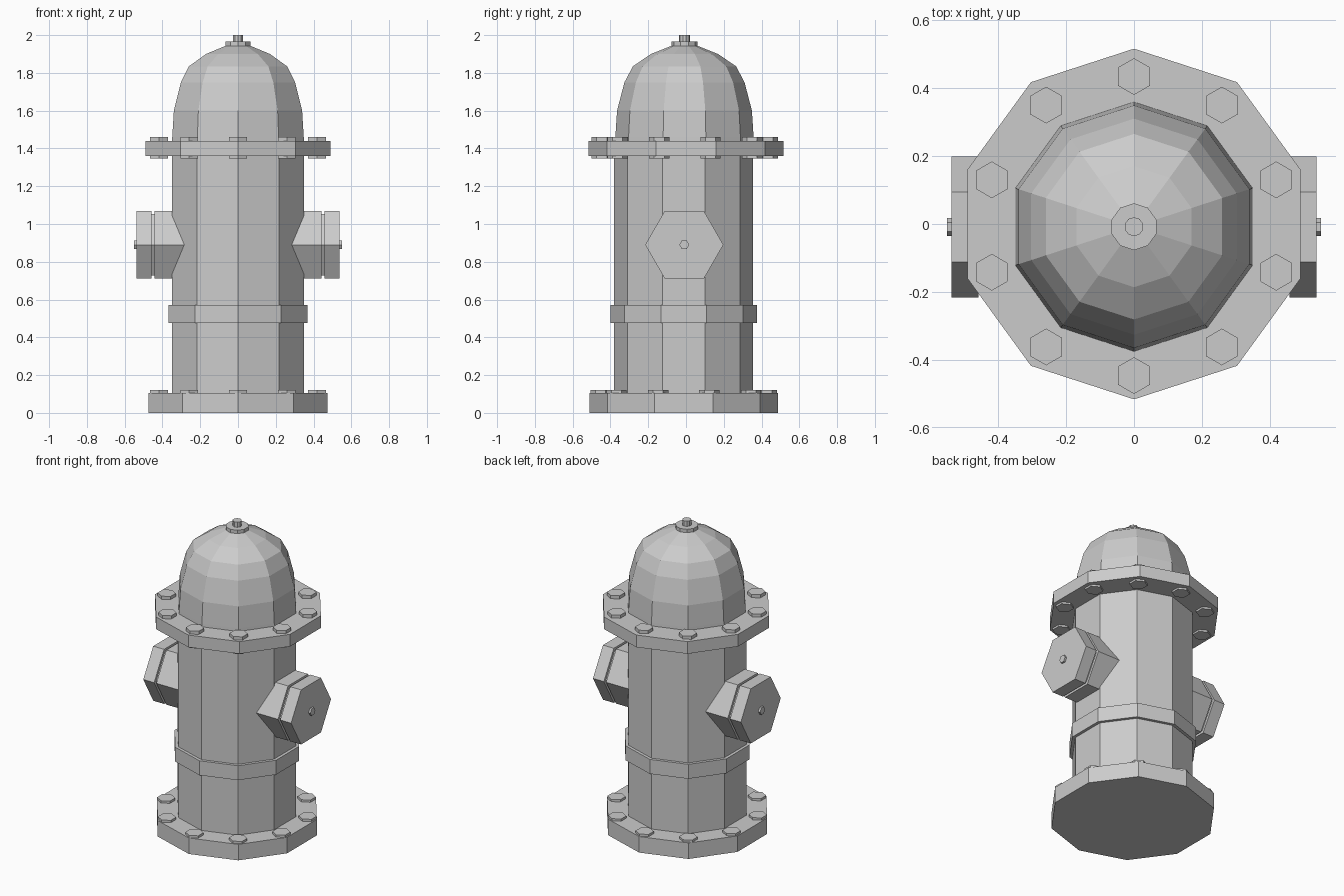
import bpy, bmesh
from math import pi, sin, cos
from mathutils import Matrix, Vector

if "Cube" in bpy.data.objects:
    bpy.data.objects.remove(bpy.data.objects["Cube"])

YC = -0.012  # the barrel sits slightly forward of the flange


def make_object(name, bm):
    bmesh.ops.recalc_face_normals(bm, faces=bm.faces[:])
    mesh = bpy.data.meshes.new(name)
    bm.to_mesh(mesh)
    bm.free()
    obj = bpy.data.objects.new(name, mesh)
    bpy.context.collection.objects.link(obj)
    return obj


def add_lathe(bm, profile, sides, matrix=Matrix()):
    """Faceted solid from (radius, height) points, one corner on +y."""
    rings = []
    for r, h in profile:
        ring = []
        for i in range(sides):
            a = pi / 2 + 2 * pi * i / sides
            ring.append(bm.verts.new(matrix @ Vector((r * cos(a), r * sin(a), h))))
        rings.append(ring)
    for low, high in zip(rings, rings[1:]):
        for i in range(sides):
            j = (i + 1) % sides
            bm.faces.new((low[i], low[j], high[j], high[i]))
    bm.faces.new(rings[0][::-1])
    bm.faces.new(rings[-1])


def lathe(name, profile, y=YC, sides=10):
    bm = bmesh.new()
    add_lathe(bm, profile, sides, Matrix.Translation((0, y, 0)))
    return make_object(name, bm)


def bolt_ring(name, z0, z1, y):
    bm = bmesh.new()
    for i in range(10):
        a = pi / 2 + i * pi / 5
        place = Matrix.Translation((0.44 * cos(a), y + 0.44 * sin(a), 0))
        add_lathe(bm, [(0.054, z0), (0.054, z1)], 6, place)
    return make_object(name, bm)


# Barrel, base plate and band
lathe("base_plate", [(0.498, 0), (0.498, 0.105)])
lathe("barrel", [(0.368, 0.05), (0.368, 1.42)])
lathe("barrel_band", [(0.388, 0.475), (0.388, 0.57)])

# Upper flange
lathe("upper_flange", [(0.516, 1.36), (0.516, 1.44)], y=0)

# Dome, cap and operating stem
lathe("dome", [(0.368, 1.42), (0.366, 1.46), (0.357, 1.60), (0.318, 1.75),
               (0.273, 1.835), (0.178, 1.90), (0.06, 1.947)], y=-0.008)
lathe("dome_cap", [(0.069, 1.94), (0.069, 1.966)], y=-0.008)
lathe("operating_stem", [(0.028, 1.95), (0.028, 2.0)], y=-0.008)

# Bolt rings
bolt_ring("base_bolts", 0.08, 0.12, YC)
bolt_ring("flange_bolts", 1.348, 1.461, -0.006)

# Hexagonal side outlets with a groove and a small nut
for name, side in (("right", 1), ("left", -1)):
    place = (Matrix.Translation((0, -0.009, 0.89))
             @ Matrix.Rotation(side * pi / 2, 4, 'Y'))
    bm = bmesh.new()
    # rolled about the outlet axis, corners stay on +y and -y
    add_lathe(bm, [(0.207, 0.2), (0.207, 0.442), (0.187, 0.442), (0.187, 0.458),
                   (0.207, 0.458), (0.207, 0.537)], 6, place)
    make_object(name + "_outlet", bm)
    bm = bmesh.new()
    add_lathe(bm, [(0.026, 0.5), (0.026, 0.55)], 6, place)
    make_object(name + "_outlet_nut", bm)
